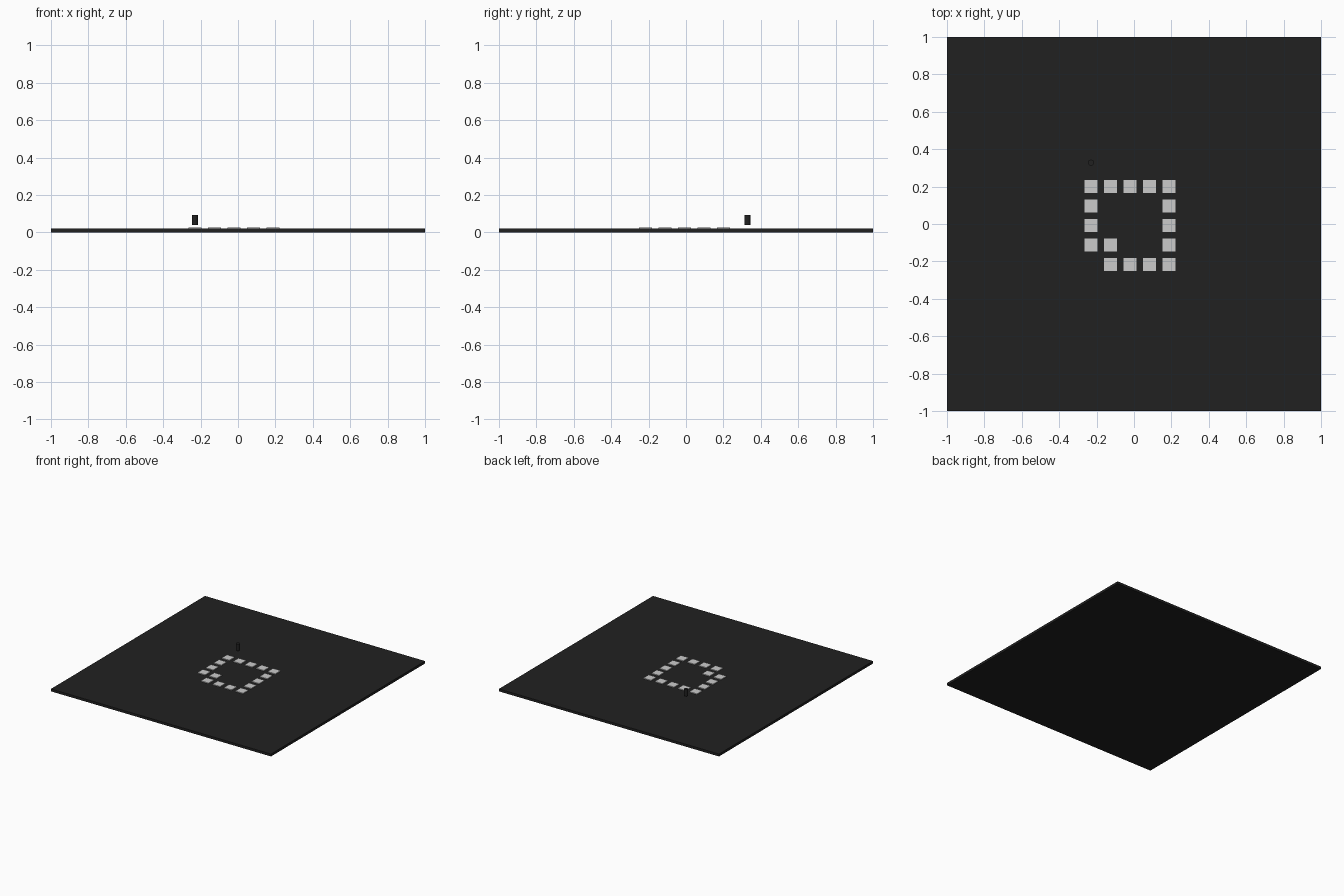
import bpy

if "Cube" in bpy.data.objects:
    bpy.data.objects.remove(bpy.data.objects["Cube"])

PITCH, SIZE = 0.1045, 0.07
X0, Y0 = -0.23, 0.201

dark = bpy.data.materials.new("dark")
dark.diffuse_color = (0.015, 0.015, 0.015, 1)
dark.use_nodes = True
dark.node_tree.nodes["Principled BSDF"].inputs["Base Color"].default_value = dark.diffuse_color


def box(name, center, dims, mat=None):
    bpy.ops.mesh.primitive_cube_add(size=1, location=center)
    ob = bpy.context.object
    ob.name = name
    ob.scale = dims
    bpy.ops.object.transform_apply(location=False, rotation=False, scale=True)
    if mat:
        ob.data.materials.append(mat)
    return ob


# Thin square base plate
box("base_plate", (0, 0, 0.01), (2, 2, 0.02), dark)

# Loop of square tiles, with one corner stepped inwards
layout = ["#####",
          "#...#",
          "#...#",
          "##..#",
          ".####"]
for r, row in enumerate(layout):
    for c, mark in enumerate(row):
        if mark == "#":
            box(f"path_tile_{r}_{c}",
                (X0 + c * PITCH, Y0 - r * PITCH, 0.022), (SIZE, SIZE, 0.008))

# Small dark peg hovering beside the path
bpy.ops.mesh.primitive_cylinder_add(vertices=32, radius=0.016, depth=0.054,
                                    location=(X0, 0.328, 0.066))
peg = bpy.context.object
peg.name = "player_peg"
peg.data.materials.append(dark)
bpy.ops.object.shade_smooth_by_angle()
